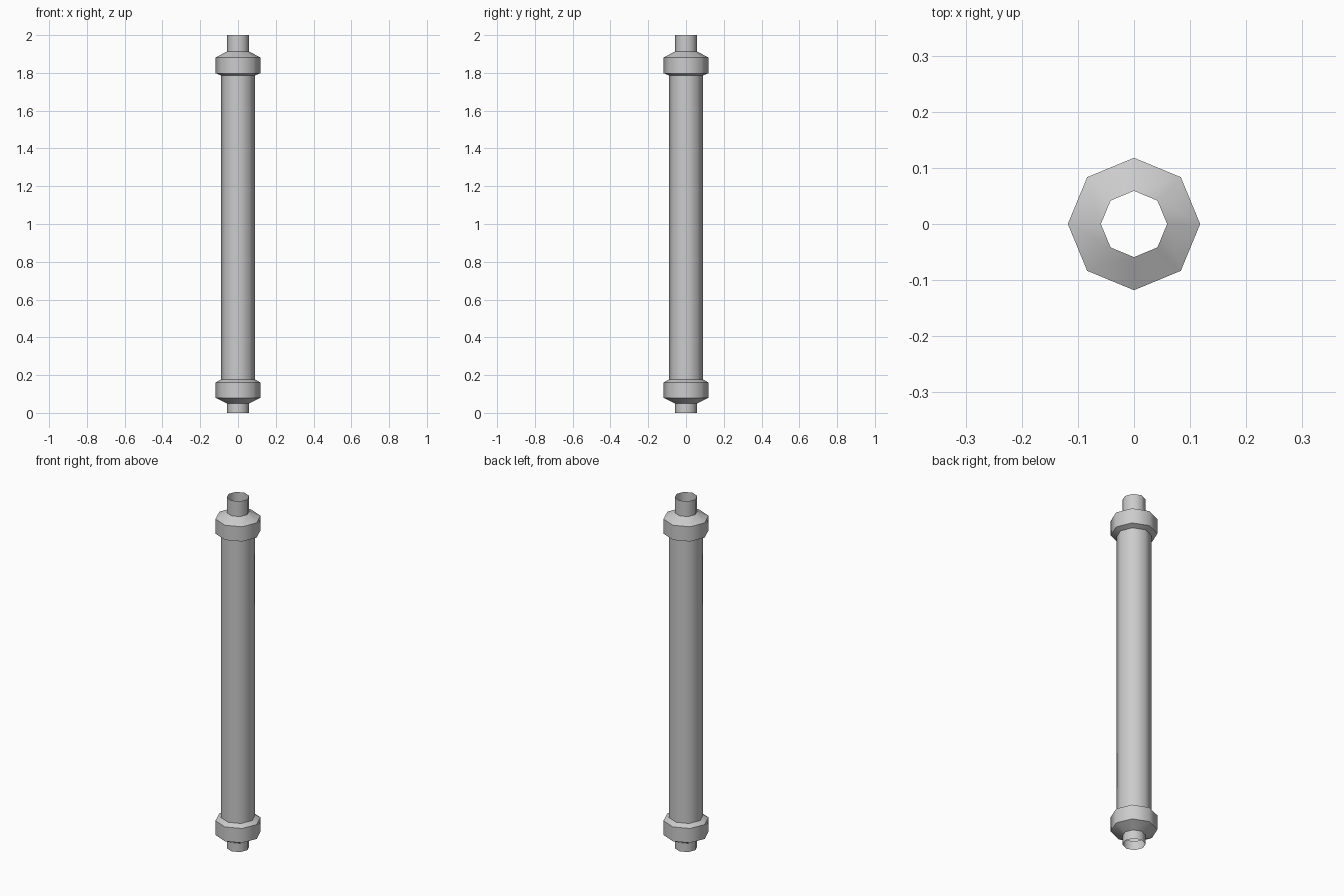
import bpy, bmesh
from math import cos, sin, pi

if "Cube" in bpy.data.objects:
    bpy.data.objects.remove(bpy.data.objects["Cube"])

SIDES = 8
NECK_R, BODY_R, COLLAR_R = 0.059, 0.089, 0.118


def lathe(name, profile):
    """Open octagonal shell from (radius, z) points, smooth around and crisp at each ring."""
    bm = bmesh.new()
    rings = [[bm.verts.new((r * cos(2 * pi * i / SIDES), r * sin(2 * pi * i / SIDES), z))
              for i in range(SIDES)] for r, z in profile]
    for low, high in zip(rings, rings[1:]):
        for i in range(SIDES):
            j = (i + 1) % SIDES
            bm.faces.new((low[i], low[j], high[j], high[i])).smooth = True
    for ring in rings:
        for i in range(SIDES):
            bm.edges.get((ring[i], ring[(i + 1) % SIDES])).smooth = False
    mesh = bpy.data.meshes.new(name)
    bm.to_mesh(mesh)
    bm.free()
    obj = bpy.data.objects.new(name, mesh)
    bpy.context.collection.objects.link(obj)
    return obj


# main pipe between the collars
lathe("pipe_body", [(BODY_R, 0.177), (BODY_R, 1.786)])

# flared collars, chamfered toward the neck and toward the body
lathe("lower_collar", [(NECK_R, 0.05), (COLLAR_R, 0.08), (COLLAR_R, 0.162), (BODY_R, 0.177)])
lathe("upper_collar", [(BODY_R, 1.786), (COLLAR_R, 1.798), (COLLAR_R, 1.882), (NECK_R, 1.913)])

# narrow open necks at both ends
lathe("lower_neck", [(NECK_R, 0.0), (NECK_R, 0.05)])
lathe("upper_neck", [(NECK_R, 1.913), (NECK_R, 2.0)])
